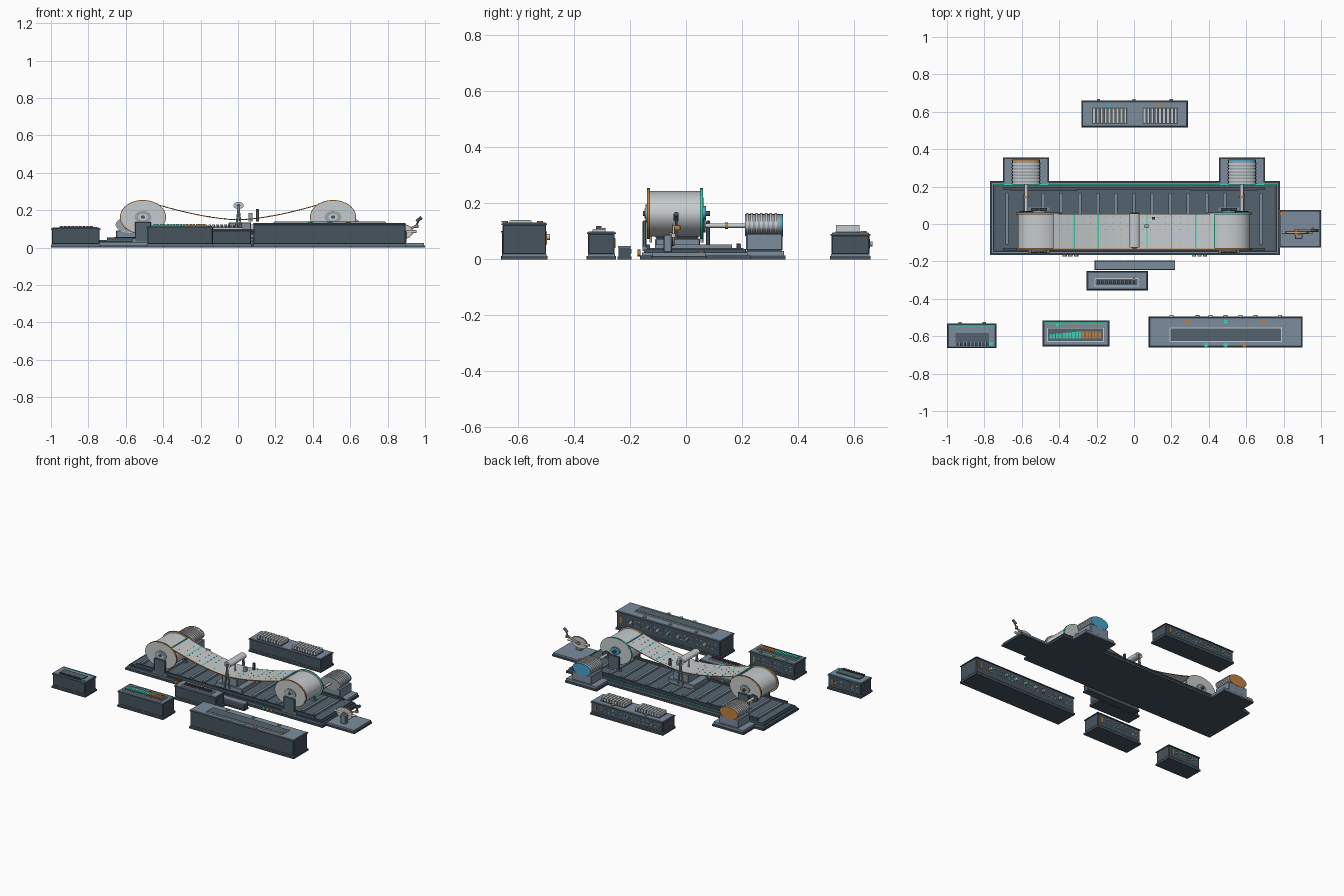
import bpy, bmesh, math
from mathutils import Matrix, Vector

if "Cube" in bpy.data.objects:
    bpy.data.objects.remove(bpy.data.objects["Cube"])


def material(name, hexcode):
    m = bpy.data.materials.new(name)
    rgb = [int(hexcode[i:i + 2], 16) / 255 for i in (0, 2, 4)]
    m.diffuse_color = [c / 12.92 if c < 0.04 else ((c + 0.055) / 1.055) ** 2.4 for c in rgb] + [1]
    m.use_nodes = True
    m.node_tree.nodes["Principled BSDF"].inputs["Base Color"].default_value = m.diffuse_color
    return m


BODY = material("dark slate", "46535e")
DECK = material("deck slate", "54646f")
LID = material("pale slate", "7c8c9d")
BLACK = material("near black", "2b333a")
LIGHT = material("light grey", "c6cbcd")
STEEL = material("steel grey", "9aa3aa")
TEAL = material("teal", "3cd2b2")
BLUE = material("blue", "4aa3ca")
ORANGE = material("orange", "c0813f")


def finish(name, bm, mat, smooth=False):
    me = bpy.data.meshes.new(name)
    bmesh.ops.recalc_face_normals(bm, faces=bm.faces)
    bm.to_mesh(me)
    bm.free()
    ob = bpy.data.objects.new(name, me)
    bpy.context.collection.objects.link(ob)
    for m in (mat if isinstance(mat, (list, tuple)) else [mat]):
        me.materials.append(m)
    if smooth:
        bpy.context.view_layer.objects.active = ob
        ob.select_set(True)
        bpy.ops.object.shade_smooth_by_angle(angle=math.radians(35))
        ob.select_set(False)
    return ob


def box(name, x0, x1, y0, y1, z0, z1, mat, bevel=0.0):
    bm = bmesh.new()
    bmesh.ops.create_cube(bm, size=1, matrix=Matrix.Translation(((x0 + x1) / 2, (y0 + y1) / 2, (z0 + z1) / 2))
                          @ Matrix.Diagonal((x1 - x0, y1 - y0, z1 - z0, 1)))
    if bevel:
        bmesh.ops.bevel(bm, geom=bm.edges[:], offset=bevel, segments=1, affect='EDGES')
    return finish(name, bm, mat)


def oval(name, x, z, y0, y1, rx, rz, mat, segs=40):
    """Cylinder along y with an oval section."""
    bm = bmesh.new()
    bmesh.ops.create_cone(bm, cap_ends=True, segments=segs, radius1=1, radius2=1, depth=1,
                          matrix=Matrix.Translation((x, (y0 + y1) / 2, z)) @ Matrix.Diagonal((rx, y1 - y0, rz, 1))
                          @ Matrix.Rotation(math.pi / 2, 4, 'X'))
    return finish(name, bm, mat, True)


def rod(name, a, b, r, mat, segs=12):
    a, b = Vector(a), Vector(b)
    bm = bmesh.new()
    rot = (b - a).to_track_quat('Z', 'Y').to_matrix().to_4x4()
    bmesh.ops.create_cone(bm, cap_ends=True, segments=segs, radius1=r, radius2=r, depth=(b - a).length,
                          matrix=Matrix.Translation((a + b) / 2) @ rot)
    return finish(name, bm, mat, True)


def cabinet(name, x0, x1, y0, y1, h):
    """Plinth, body, lid, trim, and a row of status lights on the back."""
    box(name + "_plinth", x0, x1, y0, y1, 0, 0.012, BODY)
    box(name + "_foot", x0 + .004, x1 - .004, y0 + .004, y1 - .004, 0.012, 0.018, LID)
    box(name + "_body", x0 + .005, x1 - .005, y0 + .005, y1 - .005, 0.018, h - .008, BODY, .003)
    box(name + "_trim", x0 + .001, x1 - .001, y0 + .001, y1 - .001, h - .01, h - .004, BODY)
    box(name + "_lid", x0 + .006, x1 - .006, y0 + .006, y1 - .006, h - .006, h, LID, .002)
    n = int((x1 - x0 - .09) / .03)
    for i in range(n):
        for k, z in enumerate((.45, .7)):
            x = x0 + .03 + i * .03
            mat = (TEAL, LIGHT, BLUE, ORANGE)[(i + k) % 4]
            box(name + "_light", x, x + .012, y1 - .006, y1 - .003, h * z, h * z + .006, mat)
    box(name + "_marker", x1 - .045, x1 - .034, y1 - .006, y1 - .002, h * .4, h * .75, ORANGE)


def panel(name, x0, x1, y0, y1, z):
    box(name + "_rim", x0, x1, y0, y1, z, z + .006, LIGHT)
    box(name + "_screen", x0 + .005, x1 - .005, y0 + .005, y1 - .005, z, z + .008, DECK)


def knobs(name, xs, y, z, out, mats, r=.009):
    for i, x in enumerate(xs):
        oval(name, x, z, min(y, y + out), max(y, y + out), r, r, mats[i % len(mats)], 16)


def lamps(name, xs, y, z, mats, r=.011):
    for i, x in enumerate(xs):
        rod(name, (x, y, z), (x, y, z + .005), r, mats[i % len(mats)], 16)


# Main bed: stepped plinth, deck, ribs and rails
box("bed_plinth", -.77, .78, -.165, .23, 0, .014, BODY)
box("bed_step", -.762, .772, -.158, .222, .014, .024, LID)
box("bed_core", -.755, .765, -.15, .215, .024, .034, BODY)
box("bed_deck", -.74, .75, -.14, .205, .034, .04, DECK)
box("back_stripe", -.755, .765, .208, .214, .034, .036, TEAL)
for y in (-.135, .19):
    box("bed_rail", -.7, .7, y - .006, y + .006, .04, .053, BODY)
for i in range(-7, 8):
    x = i * .097
    box("deck_rib", x - .009, x + .009, -.11, .165, .04, .052, LID)
for s in (-1, 1):
    box("guide_rail", min(s * .3, s * .66), max(s * .3, s * .66), .18, .194, .04, .056, BODY)
knobs("bed_front_knob", (-.37, -.34, -.31), -.163, .022, -.01, [ORANGE], .012)
knobs("bed_front_button", (.32, .35, .38), -.163, .022, -.01, [TEAL, STEEL, ORANGE], .011)

# Reels, bearings and motors on each side
for s, accent, cap in ((-1, ORANGE, ORANGE), (1, TEAL, BLUE)):
    rx = s * .508
    oval("reel_drum", rx, .163, -.13, .052, .113, .081, LIGHT, 56)
    for y, rim in ((-.14, ORANGE), (.05, accent)):
        oval("reel_flange", rx, .163, y, y + .011, .119, .087, LIGHT, 56)
        oval("reel_rim", rx, .163, y + .0005, y + .0105, .123, .091, rim, 56)
    oval("reel_hub", rx, .163, -.145, -.14, .045, .032, STEEL)
    oval("reel_hub_ring", rx, .163, -.148, -.14, .026, .018, LIGHT)
    oval("reel_hub_disc", rx, .165, .06, .071, .036, .026, BLUE if s > 0 else STEEL)
    oval("reel_axle", rx, .163, -.154, .085, .011, .009, BODY, 20)
    for y in (-.155, .072):
        box("bearing_block", rx - .043, rx + .043, y, y + .014, .03, .138, DECK, .003)
        box("bearing_foot", rx - .055, rx + .055, y, y + .016, .03, .048, LID)
    mx = s * .577
    # Motor pad and saddle
    box("motor_pad_base", mx - .123, mx + .123, .2, .355, 0, .014, BODY)
    box("motor_pad", mx - .118, mx + .118, .2, .35, .014, .03, LID)
    box("motor_saddle", mx - .075, mx + .075, .215, .345, .03, .092, LID, .004)
    oval("motor_body", mx, .122, .21, .338, .072, .039, STEEL)
    for i in range(7):
        oval("motor_fin", mx, .122, .214 + i * .017, .223 + i * .017, .077, .043, LIGHT)
    oval("motor_cap", mx, .122, .338, .346, .072, .04, cap)
    oval("motor_shaft", mx, .12, .065, .21, .01, .008, LIGHT, 20)
    oval("motor_coupling", mx, .12, .14, .15, .014, .011, ORANGE, 20)
    oval("drive_wheel", mx, .12, .063, .07, .035, .025, BODY)

# Sagging tape with marked divisions and coloured edges
edges = (-.139, -.131, .047, .054)
marks = (-.43, -.32, -.19, .07, .2, .33, .428)
half = .0035
xs = sorted([-.43 + .86 * i / 40 for i in range(41)] + [m + d for m in marks[1:-1] for d in (-half, half)])


def sag(x):
    return .146 + .081 * (abs(x) / .43) ** 1.6


bm = bmesh.new()
rows = [[[bm.verts.new((x, y, sag(x) + dz)) for y in edges] for x in xs] for dz in (0, .005)]
for layer in rows:
    for i in range(len(xs) - 1):
        mid = (xs[i] + xs[i + 1]) / 2
        marked = any(abs(mid - m) < half for m in marks)
        for j in range(3):
            f = bm.faces.new((layer[i][j], layer[i + 1][j], layer[i + 1][j + 1], layer[i][j + 1]))
            f.material_index = 2 if j == 0 else 1 if marked else 0
for j in (0, 3):
    for i in range(len(xs) - 1):
        f = bm.faces.new((rows[0][i][j], rows[0][i + 1][j], rows[1][i + 1][j], rows[1][i][j]))
        f.material_index = 2
finish("tape", bm, [LIGHT, TEAL, ORANGE])
for s in (-1, 1):
    box("tape_end_mark", s * .43 - half, s * .43 + half, -.129, .046, .226, .235, TEAL)

# Small recorded dots on the tape
for i in range(-10, 11):
    x = i * .04 + .008
    for k, y in enumerate((-.1, -.065, -.03, .005, .035)):
        if abs(x) > .04:
            box("tape_dot", x - .002, x + .002, y - .002, y + .002, sag(x) + .003, sag(x) + .0065,
                ORANGE if (i + 2 * k) % 5 < 2 else TEAL)

# Reading head: table, posts, roller and sensors
box("head_table", -.1, .11, -.11, .05, .04, .075, LID, .004)
box("head_bed", -.05, .07, -.11, .045, .075, .135, LID, .004)
oval("head_roller", .003, .225, -.125, .055, .027, .019, LIGHT)
oval("head_roller_axle", .003, .225, -.13, .06, .01, .008, BODY, 20)
for y in (-.126, .057):
    for dx in (-.018, .018):
        rod("head_post", (.003 + dx, y, .06), (.003, y, .22), .005, STEEL)
rod("head_stylus", (.003, -.035, .15), (.003, -.035, .21), .006, STEEL)
box("sensor_block", .055, .077, -.022, -.002, .14, .185, STEEL)
box("sensor_post", .096, .111, .025, .037, .14, .206, BODY)

# Hand crank on its side platform
box("crank_platform_base", .775, 1, -.125, .075, 0, .012, BODY)
box("crank_platform", .78, .994, -.12, .07, .012, .024, LID)
box("crank_stand", .86, .9, -.08, -.05, .024, .088, LID, .003)
oval("crank_rim", .87, .085, -.049, -.046, .066, .042, ORANGE)
oval("crank_wheel", .87, .085, -.0505, -.0405, .06, .038, LIGHT)
oval("crank_hub", .87, .085, -.06, -.03, .014, .01, ORANGE, 20)
rod("crank_axle", (.79, -.045, .085), (.955, -.045, .085), .008, LIGHT)
rod("crank_arm", (.87, -.036, .085), (.955, -.036, .115), .006, STEEL)
rod("crank_joint", (.955, -.03, .105), (.955, -.03, .12), .011, ORANGE)
rod("crank_rod", (.95, -.035, .11), (.968, -.035, .15), .005, BODY)
rod("crank_handle", (.955, -.035, .14), (.982, -.035, .162), .009, BODY)
rod("platform_lamp", (.79, .055, .024), (.79, .055, .03), .012, ORANGE)

# Rear supply cabinet with two raised vents
cabinet("rear_cabinet", -.28, .29, .515, .66, .095)
for x0 in (-.225, .045):
    box("vent_base", x0, x0 + .19, .535, .622, .095, .1, DECK)
    for i in range(9):
        box("vent_bar", x0 + .003 + i * .021, x0 + .018 + i * .021, .537, .62, .1, .122, LIGHT)
knobs("rear_cabinet_knob", (-.19, 0, .2), .655, .055, .012, [STEEL])
lamps("rear_cabinet_lamp", (-.13, .13), .634, .096, [BLUE, ORANGE])

# Long right cabinet
cabinet("long_cabinet", .078, .9, -.66, -.495, .132)
panel("long_panel", .19, .79, -.63, -.553, .132)
lamps("long_cabinet_lamp", (.285, .49, .69), -.522, .132, [ORANGE, TEAL, ORANGE])
lamps("long_front_lamp", (.385, .49, .59), -.648, .132, [TEAL, TEAL, ORANGE], .012)
knobs("long_back_knob", (.2, .34, .41, .49, .57, .65, .78), -.5, .08, .014, [LIGHT, STEEL], .011)

# Keyed middle cabinet
cabinet("key_cabinet", -.49, -.13, -.655, -.515, .113)
panel("key_panel", -.465, -.16, -.63, -.555, .113)
for i in range(16):
    x = -.453 + i * .0175
    top = -.594 + (.018 if i > 7 else .004 + .0018 * i)
    box("panel_key", x, x + .014, -.612, top, .118, .125, TEAL if i < 10 else ORANGE)
box("key_stripe", -.482, -.138, -.531, -.525, .112, .116, TEAL)
lamps("key_lamp", (-.41, -.31, -.21), -.54, .113, [TEAL, ORANGE, ORANGE], .009)

# Small left cabinet
cabinet("left_cabinet", -1, -.735, -.662, -.532, .105)
box("left_panel", -.955, -.775, -.63, -.582, .105, .112, DECK)
for i in range(9):
    box("left_key", -.95 + i * .02, -.938 + i * .02, -.652, -.634, .105, .116, BODY)
box("left_stripe", -.992, -.743, -.547, -.541, .104, .108, TEAL)
lamps("left_lamp", (-.765,), -.64, .105, [TEAL])
knobs("left_knob", (-.93, -.8), -.537, .06, .013, [STEEL])

# Operator console and low step in front of the bed
cabinet("console", -.255, .075, -.355, -.25, .1)
panel("console_panel", -.21, .025, -.335, -.288, .1)
for i in range(10):
    box("console_key", -.195 + i * .021, -.183 + i * .021, -.322, -.302, .105, .118, BODY)
lamps("console_lamp", (.0,), -.294, .106, [ORANGE], .007)
box("step_base", -.21, .22, -.245, -.195, 0, .01, BODY)
box("step_body", -.206, .216, -.241, -.199, .01, .042, BODY)
box("step_top", -.208, .218, -.243, -.197, .042, .048, LID)
knobs("step_knob", (-.15, -.05, .05, .15), -.2, .028, .006, [STEEL], .008)
